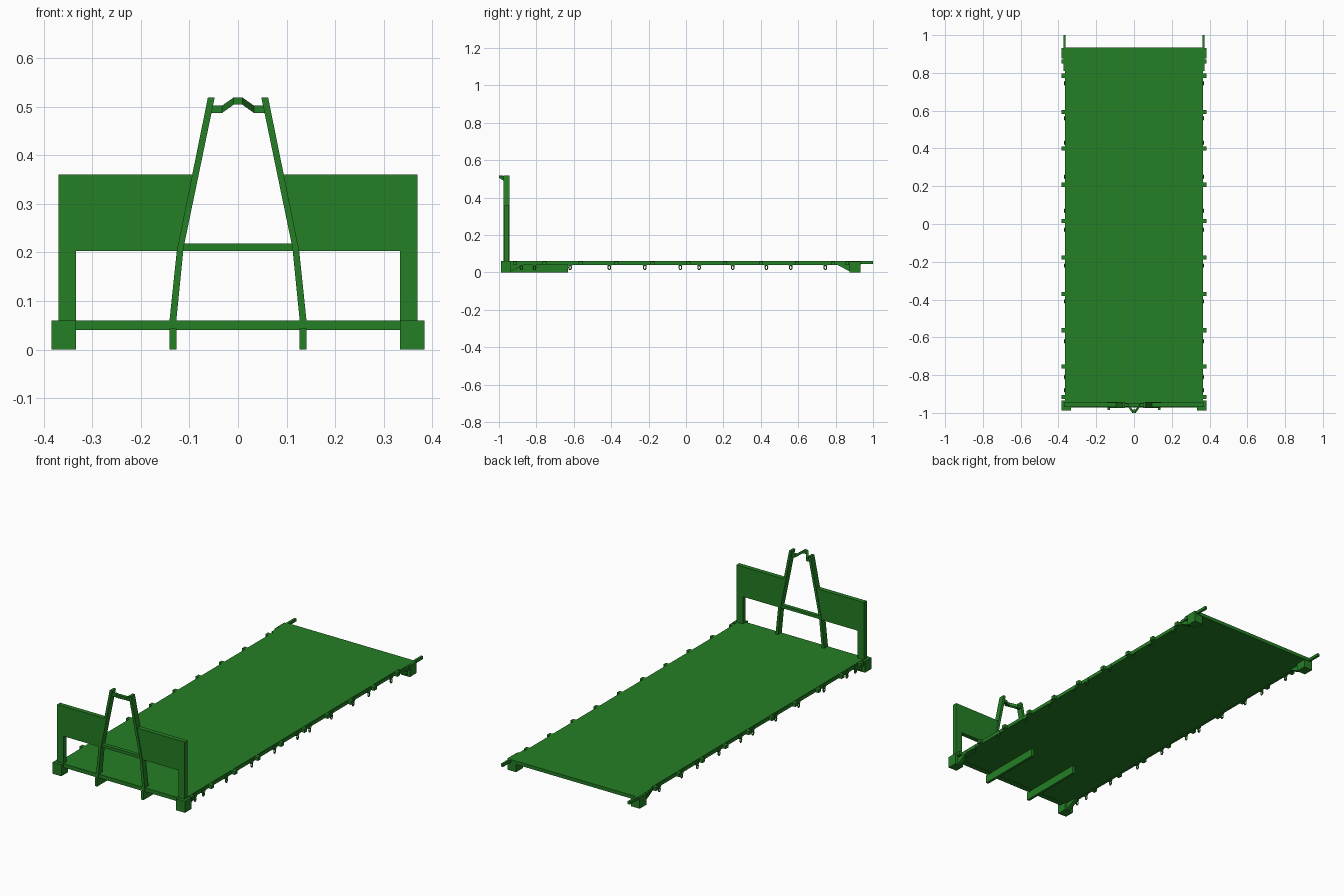
import bpy, bmesh, math
from mathutils import Vector, Matrix

if "Cube" in bpy.data.objects:
    bpy.data.objects.remove(bpy.data.objects["Cube"])

green = bpy.data.materials.new("green_paint")
green.diffuse_color = (0.018, 0.21, 0.018, 1)
green.use_nodes = True
green.node_tree.nodes["Principled BSDF"].inputs["Base Color"].default_value = green.diffuse_color


def finish(name, bm):
    bmesh.ops.recalc_face_normals(bm, faces=bm.faces)
    me = bpy.data.meshes.new(name)
    bm.to_mesh(me)
    bm.free()
    me.materials.append(green)
    ob = bpy.data.objects.new(name, me)
    bpy.context.collection.objects.link(ob)
    return ob


def add_box(bm, x0, x1, y0, y1, z0, z1):
    m = Matrix.Translation(((x0 + x1) / 2, (y0 + y1) / 2, (z0 + z1) / 2))
    m = m @ Matrix.Diagonal((x1 - x0, y1 - y0, z1 - z0, 1))
    bmesh.ops.create_cube(bm, size=1, matrix=m)


def box(name, *dims):
    bm = bmesh.new()
    add_box(bm, *dims)
    return finish(name, bm)


def prism(name, pts, axis, a, b):
    """Extrude a 2D profile along x or y from a to b."""
    bm = bmesh.new()
    place = (lambda p, t: (t, p[0], p[1])) if axis == "x" else (lambda p, t: (p[0], t, p[1]))
    f = bm.faces.new([bm.verts.new(place(p, a)) for p in pts])
    new = bmesh.ops.extrude_face_region(bm, geom=[f])["geom"]
    d = Vector(place((0, 0), b - a))
    bmesh.ops.translate(bm, vec=d, verts=[v for v in new if isinstance(v, bmesh.types.BMVert)])
    return finish(name, bm)


def mirror(ob):
    """Mirror a right-hand part to the left side."""
    mod = ob.modifiers.new("mirror", "MIRROR")
    mod.use_axis[0] = True
    mod.use_mirror_merge = False
    return ob


# deck plate and side rails that reach past the rear edge
box("deck", -0.364, 0.364, -0.945, 0.935, 0.042, 0.06)
mirror(box("side_rail", 0.355, 0.366, -0.945, 0.93, 0.04, 0.058))
mirror(box("rear_rail_tip", 0.362, 0.374, 0.81, 1.0, 0.045, 0.06))

# front beam
box("front_beam", -0.37, 0.37, -0.972, -0.943, 0.04, 0.06)

# runners under the front of the deck
mirror(box("under_runner", 0.127, 0.141, -0.985, -0.63, 0.0, 0.043))

# corner feet with sloping gussets
mirror(prism("front_foot", [(-0.988, 0), (-0.935, 0), (-0.935, 0.06), (-0.988, 0.06)],
             "x", 0.333, 0.384))
mirror(prism("front_gusset", [(-0.935, 0.005), (-0.87, 0.04), (-0.935, 0.05)], "x", 0.345, 0.366))
mirror(prism("rear_foot", [(0.875, 0), (0.932, 0), (0.932, 0.059), (0.875, 0.059)],
             "x", 0.333, 0.384))
mirror(prism("rear_gusset", [(0.875, 0.005), (0.875, 0.045), (0.81, 0.045), (0.81, 0.04)],
             "x", 0.345, 0.37))

# headboard panels with outer posts
mirror(prism("headboard", [(0.12, 0.203), (0.333, 0.203), (0.333, 0.05), (0.37, 0.05),
                           (0.37, 0.36), (0.087, 0.36)], "y", -0.97, -0.946))

# tapering frame legs
mirror(prism("frame_leg", [(0.127, 0), (0.141, 0), (0.141, 0.06), (0.126, 0.203),
                           (0.062, 0.519), (0.048, 0.519), (0.112, 0.21), (0.127, 0.06)],
             "y", -0.975, -0.943))
box("frame_crossbar", -0.116, 0.116, -0.968, -0.948, 0.203, 0.218)

# bent lifting bar at the top of the frame
bm = bmesh.new()
path = [(-0.056, -0.958, 0.487), (-0.033, -0.958, 0.487), (-0.009, -0.991, 0.504),
        (0.009, -0.991, 0.504), (0.033, -0.958, 0.487), (0.056, -0.958, 0.487)]
rings = [[bm.verts.new((x, y + dy, z + dz))
          for dy, dz in ((-0.009, 0), (0.009, 0), (0.009, 0.015), (-0.009, 0.015))]
         for x, y, z in path]
for a, b in zip(rings, rings[1:]):
    for i in range(4):
        j = (i + 1) % 4
        bm.faces.new((a[i], a[j], b[j], b[i]))
bm.faces.new(rings[0])
bm.faces.new(rings[-1])
finish("lifting_bar", bm)

# stake pockets along both sides
bm = bmesh.new()
for y in [-0.915] + [-0.755 + 0.1925 * i for i in range(9)] + [0.86]:
    add_box(bm, 0.36, 0.383, y - 0.011, y + 0.011, 0.04, 0.059)
mirror(finish("stake_pockets", bm))

# lashing rings hanging under the rails, each with a small lug
bm = bmesh.new()
N, M = 12, 6
for y in (-0.88, -0.81, -0.62, -0.41, -0.22, -0.03, 0.07, 0.25, 0.43, 0.56, 0.745):
    add_box(bm, 0.36, 0.369, y - 0.012, y + 0.012, 0.036, 0.05)
    loops = []
    for i in range(N):
        a = math.tau * i / N
        loop = []
        for k in range(M):
            b = math.tau * k / M
            r = 0.003 * math.cos(b)
            loop.append(bm.verts.new((0.367 + 0.003 * math.sin(b),
                                      y + (0.007 + r) * math.cos(a),
                                      0.026 + (0.011 + r) * math.sin(a))))
        loops.append(loop)
    for i in range(N):
        p, q = loops[i], loops[(i + 1) % N]
        for k in range(M):
            l = (k + 1) % M
            bm.faces.new((p[k], p[l], q[l], q[k]))
mirror(finish("lashing_rings", bm))
